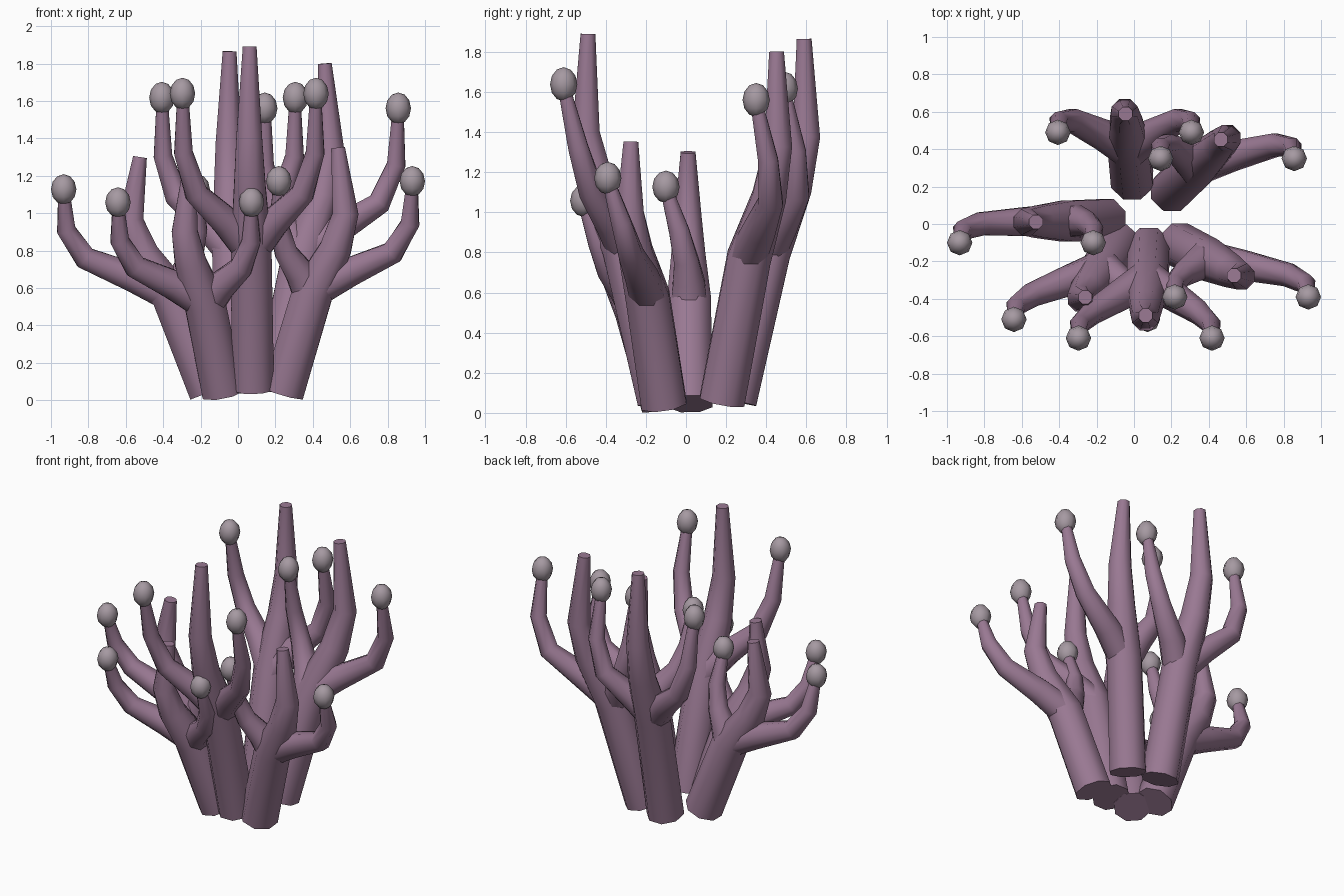
import bpy, bmesh, math
from mathutils import Vector, Matrix

if "Cube" in bpy.data.objects:
    bpy.data.objects.remove(bpy.data.objects["Cube"])


def material(name, rgb):
    m = bpy.data.materials.new(name)
    m.diffuse_color = (*rgb, 1)
    m.use_nodes = True
    m.node_tree.nodes["Principled BSDF"].inputs["Base Color"].default_value = m.diffuse_color
    return m


purple = material("coral_purple", (0.32, 0.19, 0.29))
grey = material("polyp_grey", (0.38, 0.32, 0.36))


def add_object(name, bm, mat):
    bmesh.ops.recalc_face_normals(bm, faces=bm.faces)
    me = bpy.data.meshes.new(name)
    bm.to_mesh(me)
    bm.free()
    me.materials.append(mat)
    ob = bpy.data.objects.new(name, me)
    bpy.context.collection.objects.link(ob)
    return ob


def tube(name, pts, radii, sides=8):
    """Tapered capped tube along a path."""
    bm = bmesh.new()
    pts = [Vector(p) for p in pts]
    rings = []
    for i, (p, r) in enumerate(zip(pts, radii)):
        t = Vector((0, 0, 0))
        if i > 0:
            t += (p - pts[i - 1]).normalized()
        if i < len(pts) - 1:
            t += (pts[i + 1] - p).normalized()
        t.normalize()
        u = (Vector((0, 1, 0)) - t * t.y).normalized()
        v = t.cross(u)
        ring = []
        for k in range(sides):
            a = 2 * math.pi * (k + 0.5) / sides
            ring.append(bm.verts.new(p + r * (math.cos(a) * u + math.sin(a) * v)))
        rings.append(ring)
    for a, b in zip(rings, rings[1:]):
        for k in range(sides):
            n = (k + 1) % sides
            bm.faces.new((a[k], a[n], b[n], b[k]))
    bm.faces.new(rings[0])
    bm.faces.new(rings[-1])
    return add_object(name, bm, purple)


def ball(name, loc, r, rz):
    bm = bmesh.new()
    bmesh.ops.create_uvsphere(bm, u_segments=8, v_segments=6, radius=1)
    bm.transform(Matrix.Translation(loc) @ Matrix.Diagonal((r, r, rz, 1)))
    return add_object(name, bm, grey)


# name: base centre, leaning-out point, height
STEMS = {
    "front": ((0.08, -0.13, 0.060), (0.06, -0.50), 1.89),
    "back": ((-0.01, 0.24, 0.060), (-0.05, 0.60), 1.865),
    "back_right": ((0.20, 0.18, 0.060), (0.50, 0.46), 1.80),
    "right": ((0.24, -0.11, 0.042), (0.575, -0.28), 1.35),
    "left": ((-0.15, 0.02, 0.045), (-0.575, 0.01), 1.30),
    "front_left": ((-0.08, -0.11, 0.040), (-0.285, -0.40), 1.22),
}

for name, (base, mid, h) in STEMS.items():
    bx, by, bz = base
    mx, my = mid

    def lean(f, z, dx=0, dy=0):
        return (bx + (mx - bx) * f + dx, by + (my - by) * f + dy, z * h)

    # main stem: straight trunk, then bends upright and tapers
    tip = (mx + 0.12 * (bx - mx), my + 0.03 * (by - my), h)
    tube(name + "_stem",
         [base, lean(0.48, 0.43), lean(0.84, 0.60), lean(1.0, 0.74), tip],
         [0.122, 0.118, 0.092, 0.075, 0.04])

    # mirrored pair of side branches with ball ends
    for side, s in (("left", -1), ("right", 1)):
        tube(f"{name}_branch_{side}",
             [lean(0.45, 0.43, s * 0.01),
              lean(0.66, 0.505, s * 0.13),
              lean(0.90, 0.585, s * 0.285, -0.01),
              lean(0.98, 0.70, s * 0.352, -0.045),
              lean(1.0, 0.85, s * 0.355, -0.105)],
             [0.098, 0.085, 0.066, 0.054, 0.034])
        ball(f"{name}_tip_{side}", Vector(lean(1.0, 0.867, s * 0.357, -0.11)),
             0.068, 0.072 + 0.007 * h)

# smooth shading that keeps the cap edges sharp
for ob in bpy.context.collection.objects:
    ob.select_set(True)
    bpy.context.view_layer.objects.active = ob
bpy.ops.object.shade_smooth_by_angle(angle=math.radians(60))
